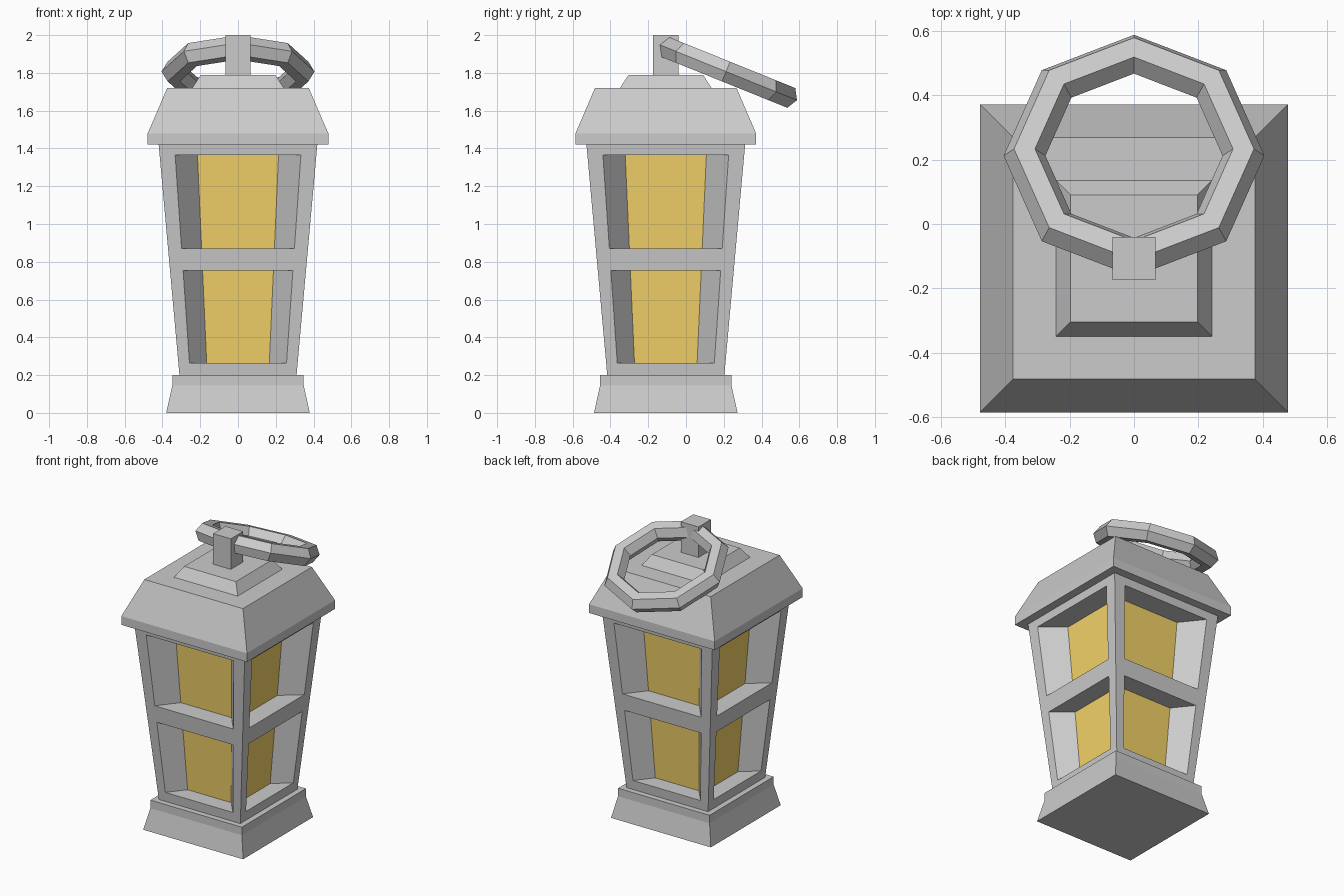
import bpy, bmesh
from math import radians
from mathutils import Matrix, Vector

if "Cube" in bpy.data.objects:
    bpy.data.objects.remove(bpy.data.objects["Cube"])

YC = -0.107  # lantern axis in y (the ring hangs out behind it)


def make_object(name, bm, material=None):
    bmesh.ops.remove_doubles(bm, verts=bm.verts, dist=1e-5)
    mesh = bpy.data.meshes.new(name)
    bm.to_mesh(mesh)
    bm.free()
    obj = bpy.data.objects.new(name, mesh)
    obj.location.y = YC
    bpy.context.collection.objects.link(obj)
    if material:
        mesh.materials.append(material)
    return obj


def square_stack(name, profile):
    """Closed square solid from (half_width, z) levels."""
    bm = bmesh.new()
    rings = [[bm.verts.new((sx * h, sy * h, z))
              for sx, sy in ((-1, -1), (1, -1), (1, 1), (-1, 1))]
             for h, z in profile]
    bm.faces.new(rings[0][::-1])
    bm.faces.new(rings[-1])
    for a, b in zip(rings, rings[1:]):
        for i in range(4):
            j = (i + 1) % 4
            bm.faces.new((a[i], a[j], b[j], b[i]))
    return make_object(name, bm)


def add_quad(bm, points):
    bm.faces.new([bm.verts.new(p) for p in points])


# Solid stacked parts
square_stack("base", [(0.38, 0), (0.348, 0.145), (0.348, 0.2)])
square_stack("roof", [(0.478, 1.42), (0.478, 1.48), (0.375, 1.72)])
square_stack("roof_cap", [(0.2425, 1.72), (0.197, 1.79)])
square_stack("ring_post", [(0.067, 1.79), (0.067, 2.0)])

# Tapered frame with four recessed sides, and the glass behind it
ROWS = [0.2, 0.265, 0.755, 0.87, 1.365, 1.42]
WINDOW_ROWS = (1, 3)
INNER = 0.645  # recesses narrow towards the axis


def body_half(z):
    return 0.31 + 0.11 * (z - 0.2) / 1.22


def opening_half(z):
    return 0.257 + 0.069 * (z - 0.265)


frame, glass = bmesh.new(), bmesh.new()
for side in range(4):
    turn = Matrix.Rotation(radians(90 * side), 3, 'Z')

    def cell(row, col):
        """Corners of one grid cell on this side, counter-clockwise."""
        pts = []
        for r, c in ((row, col), (row, col + 1), (row + 1, col + 1), (row + 1, col)):
            z = ROWS[r]
            h, o = body_half(z), opening_half(z)
            pts.append(turn @ Vector(((-h, -o, o, h)[c], -h, z)))
        return pts

    for row in range(5):
        for col in range(3):
            outer = cell(row, col)
            if col != 1 or row not in WINDOW_ROWS:
                add_quad(frame, outer)
                continue
            inner = [Vector((p.x * INNER, p.y * INNER, p.z)) for p in outer]
            for i in range(4):
                j = (i + 1) % 4
                add_quad(frame, (outer[i], outer[j], inner[j], inner[i]))
            add_quad(glass, inner)

amber = bpy.data.materials.new("amber_glass")
amber.diffuse_color = (0.9, 0.65, 0.14, 1)
amber.use_nodes = True
amber.node_tree.nodes["Principled BSDF"].inputs["Base Color"].default_value = amber.diffuse_color
make_object("window_frame", frame)
make_object("window_glass", glass, amber)

# Tilted eight-sided carrying ring with a hexagonal section
bpy.ops.mesh.primitive_torus_add(major_segments=8, minor_segments=6,
                                 major_radius=0.34, minor_radius=0.065,
                                 location=(0, 0.212, 1.807),
                                 rotation=(radians(-22), 0, 0))
bpy.context.object.name = "carrying_ring"
